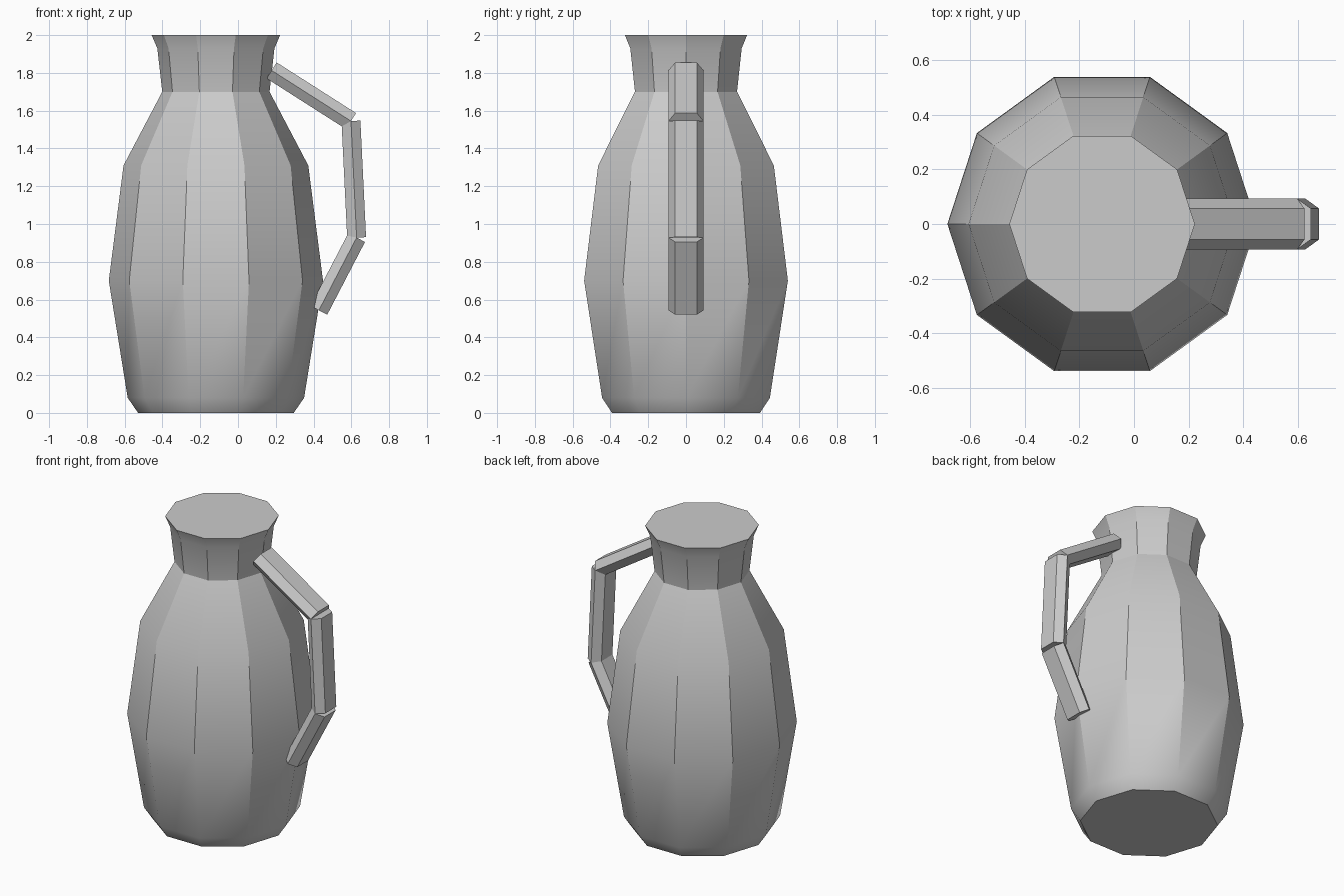
import bpy, bmesh, math
from mathutils import Vector

if "Cube" in bpy.data.objects:
    bpy.data.objects.remove(bpy.data.objects["Cube"])


def finish(bm, name, smooth=False):
    bmesh.ops.recalc_face_normals(bm, faces=bm.faces)
    mesh = bpy.data.meshes.new(name)
    bm.to_mesh(mesh)
    bm.free()
    obj = bpy.data.objects.new(name, mesh)
    bpy.context.collection.objects.link(obj)
    if smooth:
        bpy.ops.object.select_all(action='DESELECT')
        obj.select_set(True)
        bpy.context.view_layer.objects.active = obj
        bpy.ops.object.shade_smooth_by_angle(angle=math.radians(30))
    return obj


def loft(name, rings, smooth=False):
    """Bridge equal-length rings of points and cap both ends."""
    bm = bmesh.new()
    loops = [[bm.verts.new(p) for p in ring] for ring in rings]
    n = len(loops[0])
    for a, b in zip(loops, loops[1:]):
        for i in range(n):
            j = (i + 1) % n
            bm.faces.new((a[i], a[j], b[j], b[i]))
    bm.faces.new(loops[0])
    bm.faces.new(loops[-1])
    return finish(bm, name, smooth)


# Jug body: ten-sided, (radius, height) profile with closed base and top
SIDES, CENTRE_X = 10, -0.117
profile = [(0.412, 0), (0.467, 0.08), (0.567, 0.7), (0.489, 1.31),
           (0.284, 1.7), (0.31, 1.93), (0.34, 2.0)]
angles = [2 * math.pi * i / SIDES for i in range(SIDES)]
loft("jug_body", [[(CENTRE_X + r * math.cos(a), r * math.sin(a), z)
                   for a in angles] for r, z in profile], smooth=True)

# Handle: three straight bars with a flattened hexagonal section
path = [Vector(p) for p in ((0.178, 0, 1.813), (0.598, 0, 1.545),
                            (0.628, 0, 0.928), (0.428, 0, 0.543))]
section = [(0.093, 0), (0.057, 0.05), (-0.057, 0.05),
           (-0.093, 0), (-0.057, -0.05), (0.057, -0.05)]
side = Vector((0, 1, 0))
for label, start, end in zip(("upper", "middle", "lower"), path, path[1:]):
    out = side.cross((end - start).normalized())
    loft("handle_" + label, [[p + side * u + out * v for u, v in section]
                             for p in (start, end)])
